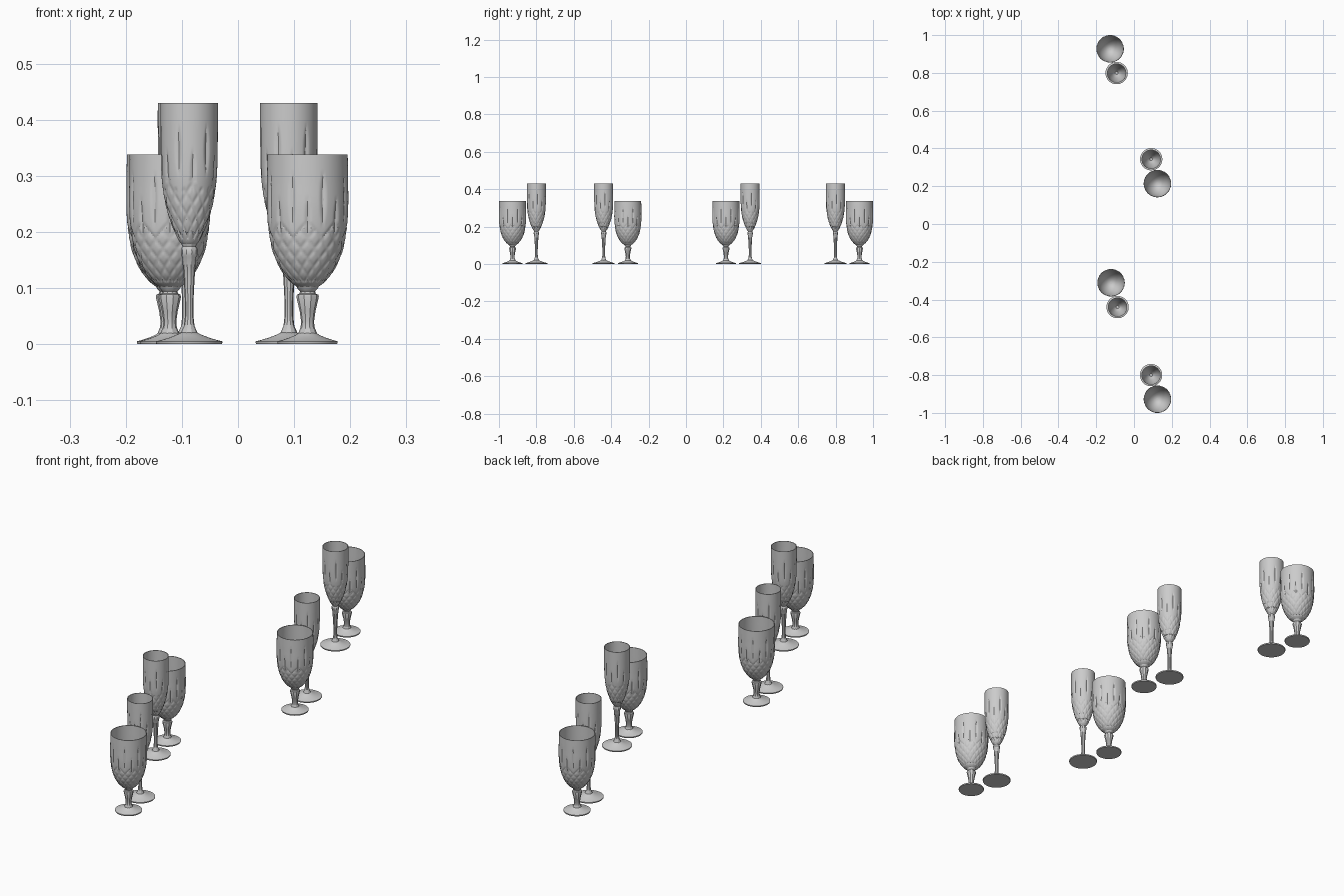
import bpy
from math import pi, cos, sin, radians, hypot

if "Cube" in bpy.data.objects:
    bpy.data.objects.remove(bpy.data.objects["Cube"])


def smooth(points, count):
    """Resample (r, z) points as a Catmull-Rom curve, evenly by length."""
    p = [points[0]] + points + [points[-1]]
    fine = []
    for k in range(1, len(p) - 2):
        for s in range(20):
            t = s / 20
            fine.append(tuple(0.5 * (2 * b + (c - a) * t + (2 * a - 5 * b + 4 * c - d) * t * t
                                     + (3 * b - a - 3 * c + d) * t ** 3)
                              for a, b, c, d in zip(p[k - 1], p[k], p[k + 1], p[k + 2])))
    fine.append(points[-1])
    run = [0]
    for a, b in zip(fine, fine[1:]):
        run.append(run[-1] + hypot(b[0] - a[0], b[1] - a[1]))
    out, k = [], 0
    for i in range(count):
        d = run[-1] * i / (count - 1)
        while k < len(run) - 2 and run[k + 1] < d:
            k += 1
        t = (d - run[k]) / (run[k + 1] - run[k])
        out.append(tuple(a + (b - a) * t for a, b in zip(fine[k], fine[k + 1])))
    return out


def revolve(name, profile, sides, cut=None, cut_rows=0, angle=30):
    """Spin (r, z) rings round z; cut(theta, row) is carved from the first rows."""
    verts, faces = [], []
    for i, (r, z) in enumerate(profile):
        for j in range(sides):
            a = 2 * pi * j / sides
            rr = r - (cut(a, i) if cut and i < cut_rows else 0)
            verts.append((rr * cos(a), rr * sin(a), z))
    for i in range(len(profile) - 1):
        for j in range(sides):
            k = (j + 1) % sides
            faces.append((i * sides + j, i * sides + k, (i + 1) * sides + k, (i + 1) * sides + j))
    top = (len(profile) - 1) * sides
    faces.append(tuple(reversed(range(sides))))
    faces.append(tuple(range(top, top + sides)))
    me = bpy.data.meshes.new(name)
    me.from_pydata(verts, [], faces)
    me.shade_smooth()
    me.set_sharp_from_angle(angle=radians(angle))
    return me


def wrap(x):
    return x - round(x)


def bowl(name, points, n, phase, long_cut, short_cut, net, row_height, depth):
    """Open bowl with n long and n short lens cuts above a net of diamond cuts."""
    rows = 76
    outer = smooth(points, rows)
    step = hypot(outer[9][0] - outer[8][0], outer[9][1] - outer[8][1])

    def lens(u, r, z, span, width):
        t = (2 * z - span[0] - span[1]) / (span[1] - span[0])
        if abs(t) >= 1:
            return 0
        w = 1 - t * t
        return depth * 1.4 * max(0, w - abs(wrap(u)) * 2 * pi * r / n / width)

    def cut(a, i):
        r, z = outer[i]
        u = (a - phase) * n / (2 * pi)
        d = max(lens(u, r, z, long_cut, 0.0065), lens(u + 0.5, r, z, short_cut, 0.006))
        # the net rises in a zigzag between the long cuts
        if net[0] < z < net[1] + (net[2] - net[1]) * 2 * abs(wrap(u)):
            s = i * step / row_height
            near = min(abs(wrap(2 * u + s)), abs(wrap(2 * u - s)))
            d = max(d, depth * max(0, 1 - near / 0.24))
        return d

    wall = 0.0025
    inner = [(max(r - wall, 0.002), z + wall * (2 if k < 12 else 0))
             for k, (r, z) in enumerate(smooth(points, 16))]
    inner = [(0.002, inner[0][1])] + inner
    return revolve(name, outer + inner[::-1], 144, cut, rows)


def foot(name, radius, stem_r):
    return revolve(name, [(radius - 0.001, 0), (radius, 0.002), (radius, 0.005), (radius * 0.85, 0.007),
                          (radius * 0.6, 0.0115), (radius * 0.4, 0.016), (stem_r, 0.022)], 64)


# wide goblet parts
goblet = {
    "goblet_bowl": bowl("goblet_bowl",
                        [(0.012, 0.099), (0.022, 0.104), (0.034, 0.114), (0.047, 0.131), (0.06, 0.158),
                         (0.069, 0.195), (0.0725, 0.24), (0.0722, 0.29), (0.0715, 0.3375)],
                        8, -pi / 2 + pi / 8, (0.205, 0.31), (0.175, 0.265),
                        (0.112, 0.19, 0.222), 0.036, 0.0022),
    "goblet_stem": revolve("goblet_stem",
                           [(0.018, 0.012), (0.0165, 0.02), (0.0125, 0.03), (0.0115, 0.04), (0.014, 0.058),
                            (0.02, 0.084), (0.019, 0.088), (0.0145, 0.09), (0.0135, 0.094),
                            (0.018, 0.099), (0.02, 0.103)], 10),
    "goblet_foot": foot("goblet_foot", 0.0535, 0.012),
}

# tall flute parts
flute = {
    "flute_bowl": bowl("flute_bowl",
                       [(0.01, 0.176), (0.016, 0.181), (0.024, 0.195), (0.033, 0.217), (0.0425, 0.25),
                        (0.0485, 0.29), (0.0505, 0.33), (0.051, 0.38), (0.051, 0.43)],
                       6, -pi / 2 - radians(22), (0.295, 0.397), (0.265, 0.352),
                       (0.188, 0.268, 0.3), 0.04, 0.002),
    "flute_stem": revolve("flute_stem",
                          [(0.018, 0.012), (0.015, 0.02), (0.0095, 0.032), (0.0075, 0.05), (0.0075, 0.075),
                           (0.0095, 0.115), (0.0125, 0.155), (0.0145, 0.158), (0.015, 0.164),
                           (0.0145, 0.17), (0.012, 0.174), (0.0145, 0.18)], 10),
    "flute_foot": foot("flute_foot", 0.059, 0.011),
}


def place(parts, x, y):
    for name, mesh in parts.items():
        ob = bpy.data.objects.new(name, mesh)
        ob.location = (x, y, 0)
        bpy.context.collection.objects.link(ob)


# four pairs, staggered left and right
for x, y in [(0.124, -0.9275), (-0.1215, -0.311), (0.124, 0.214), (-0.1265, 0.9275)]:
    place(goblet, x, y)
for x, y in [(0.0905, -0.80), (-0.087, -0.44), (0.091, 0.343), (-0.092, 0.799)]:
    place(flute, x, y)
